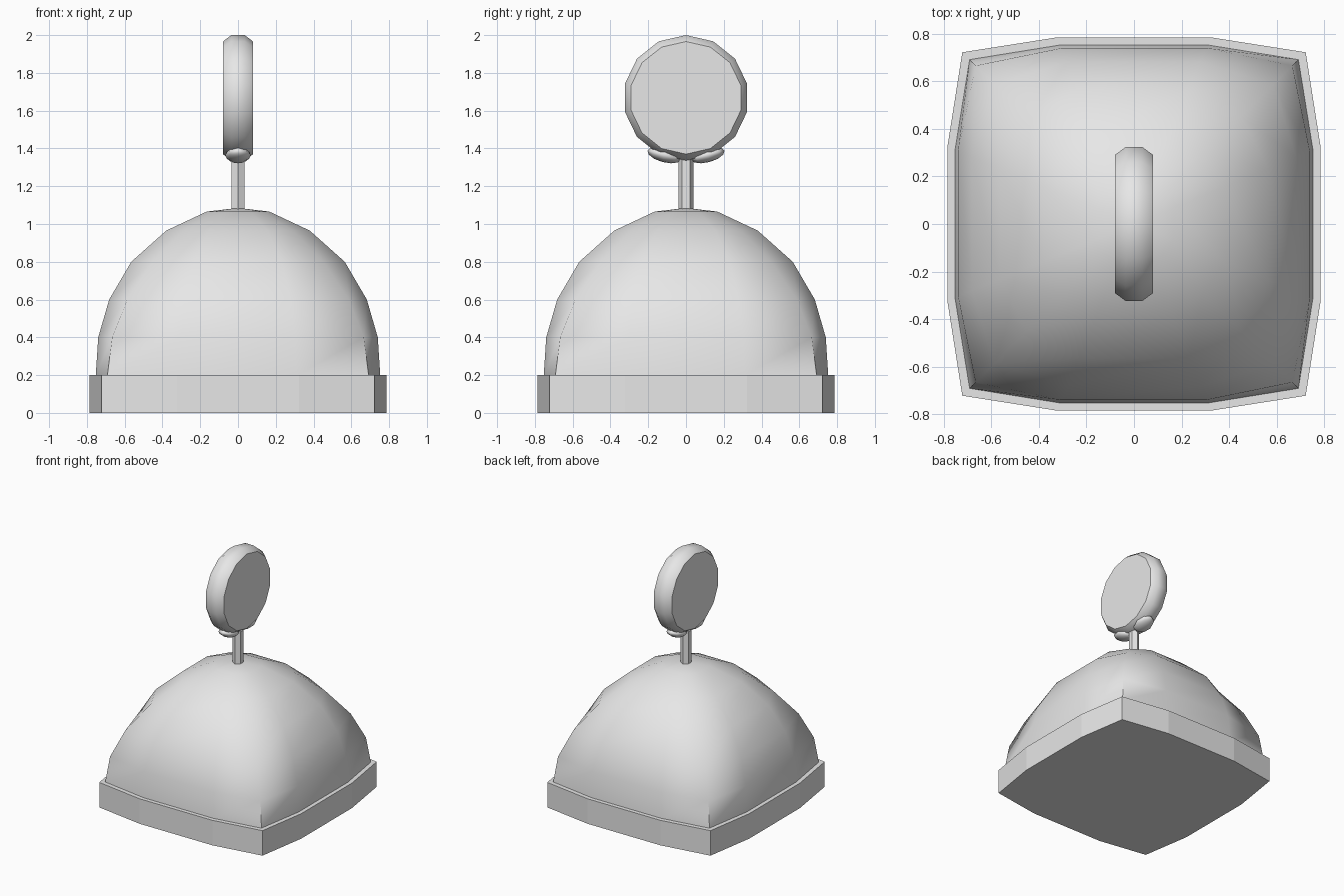
import bpy, bmesh, math

if "Cube" in bpy.data.objects:
    bpy.data.objects.remove(bpy.data.objects["Cube"])

grey = bpy.data.materials.new("light_grey")
grey.diffuse_color = (0.8, 0.8, 0.8, 1)
grey.use_nodes = True
grey.node_tree.nodes["Principled BSDF"].inputs["Base Color"].default_value = grey.diffuse_color


def loft(name, rings, smooth=None, tip=None):
    """Skin a stack of rings; cap both ends, or close the last on a tip point."""
    bm = bmesh.new()
    loops = [[bm.verts.new(p) for p in ring] for ring in rings]
    n = len(loops[0])
    for a, b in zip(loops, loops[1:]):
        for i in range(n):
            j = (i + 1) % n
            bm.faces.new((a[i], a[j], b[j], b[i]))
    bm.faces.new(loops[0][::-1])
    if tip:
        t = bm.verts.new(tip)
        last = loops[-1]
        for i in range(n):
            bm.faces.new((last[i], last[(i + 1) % n], t))
    else:
        bm.faces.new(loops[-1])
    bmesh.ops.recalc_face_normals(bm, faces=bm.faces)
    me = bpy.data.meshes.new(name)
    bm.to_mesh(me)
    bm.free()
    ob = bpy.data.objects.new(name, me)
    bpy.context.collection.objects.link(ob)
    finish(ob, smooth)
    return ob


def finish(ob, smooth):
    ob.data.materials.clear()
    ob.data.materials.append(grey)
    if smooth:
        bpy.ops.object.select_all(action='DESELECT')
        ob.select_set(True)
        bpy.context.view_layer.objects.active = ob
        bpy.ops.object.shade_smooth_by_angle(angle=math.radians(smooth))


def pillow_ring(side, corner, z):
    """Twelve-sided ring: two points per side plus a corner point."""
    s = side * 0.41
    quarter = [(side, -s), (side, s), (corner, corner)]
    pts = []
    for k in range(4):
        c, d = [(1, 0), (0, 1), (-1, 0), (0, -1)][k]
        pts += [(x * c - y * d, x * d + y * c, z) for x, y in quarter]
    return pts


# Square-ish base plinth
loft("base", [pillow_ring(0.785, 0.722, 0), pillow_ring(0.785, 0.722, 0.2)])

# Dome: square at the bottom, round at the top (side, corner ratio, height)
profile = [(0.753, 0.918, 0.2), (0.74, 0.90, 0.4), (0.682, 0.86, 0.6),
           (0.565, 0.80, 0.8), (0.38, 0.768, 0.965), (0.165, 0.763, 1.066)]
loft("dome", [pillow_ring(s, s * r, z) for s, r, z in profile], 58, (0, 0, 1.085))

# Hexagonal stem
loft("stem", [[(0.04 * math.sin(a * math.pi / 3), 0.04 * math.cos(a * math.pi / 3), z)
               for a in range(6)] for z in (1.05, 1.38)])

# Upright bevelled disc with 14 sides
def disc_ring(x, r):
    return [(x, r * math.sin(i * math.tau / 14), 1.668 + r * math.cos(i * math.tau / 14))
            for i in range(14)]

loft("disc", [disc_ring(-0.08, 0.298), disc_ring(-0.035, 0.332),
              disc_ring(0.035, 0.332), disc_ring(0.08, 0.298)], 40)

# Two small rounded lobes hugging the underside of the disc
for side, label in ((-1, "left"), (1, "right")):
    bpy.ops.mesh.primitive_uv_sphere_add(segments=8, ring_count=6, radius=1,
                                         location=(0, side * 0.115, 1.365),
                                         rotation=(side * math.radians(15), 0, 0))
    lobe = bpy.context.object
    lobe.name = "lobe_" + label
    lobe.scale = (0.068, 0.092, 0.038)
    finish(lobe, 60)
